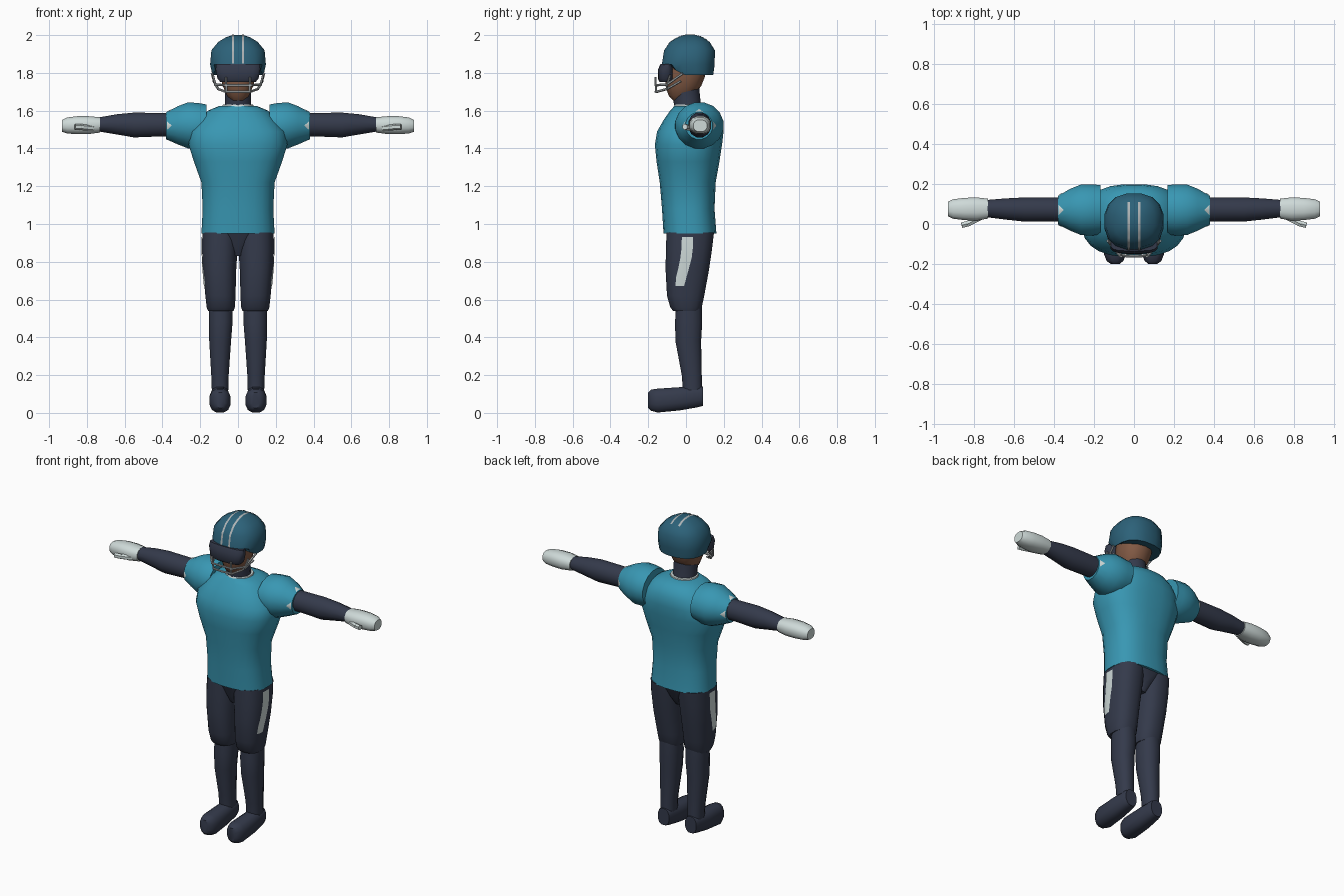
import bpy, bmesh, math
from mathutils import Vector
from mathutils.bvhtree import BVHTree

cube = bpy.data.objects.get("Cube")
if cube:
    bpy.data.objects.remove(cube, do_unlink=True)


def material(name, r, g, b):
    m = bpy.data.materials.new(name)
    m.use_nodes = True
    m.diffuse_color = (r, g, b, 1)
    bsdf = next(n for n in m.node_tree.nodes if n.type == "BSDF_PRINCIPLED")
    bsdf.inputs["Base Color"].default_value = (r, g, b, 1)
    return m


TEAL = material("jersey teal", .04, .31, .45)
HELMET = material("helmet blue", .025, .12, .19)
NAVY = material("dark navy", .034, .042, .07)
WHITE = material("off white", .62, .70, .69)
SKIN = material("brown skin", .23, .105, .06)
GREY = material("bar grey", .42, .45, .46)


def finish(name, bm, mat, mirror=False, angle=40):
    bmesh.ops.recalc_face_normals(bm, faces=bm.faces)
    me = bpy.data.meshes.new(name)
    bm.to_mesh(me)
    bm.free()
    me.materials.append(mat)
    ob = bpy.data.objects.new(name, me)
    bpy.context.collection.objects.link(ob)
    bpy.ops.object.select_all(action="DESELECT")
    ob.select_set(True)
    bpy.context.view_layer.objects.active = ob
    bpy.ops.object.shade_smooth_by_angle(angle=math.radians(angle))
    if mirror:
        mod = ob.modifiers.new("Mirror", "MIRROR")
        mod.use_mirror_merge = False
    return ob


def loft(name, axis, rings, mat, n=16, power=2.0, mirror=False, angle=40, edit=None):
    """Rings are (position, low a, high a, low b, high b) along an axis."""
    bm = bmesh.new()
    loops = []
    for t, a0, a1, b0, b1 in rings:
        loop = []
        for i in range(n):
            th = 2 * math.pi * (i + .5) / n
            c, s = math.cos(th), math.sin(th)
            a = (a0 + a1) / 2 + (a1 - a0) / 2 * math.copysign(abs(c) ** (2 / power), c)
            b = (b0 + b1) / 2 + (b1 - b0) / 2 * math.copysign(abs(s) ** (2 / power), s)
            co = {"x": (t, a, b), "y": (a, t, b), "z": (a, b, t)}[axis]
            loop.append(bm.verts.new(edit(*co) if edit else co))
        loops.append(loop)
    for lo, hi in zip(loops, loops[1:]):
        for i in range(n):
            j = (i + 1) % n
            bm.faces.new((lo[i], lo[j], hi[j], hi[i]))
    bm.faces.new(loops[0])
    bm.faces.new(loops[-1])
    return finish(name, bm, mat, mirror, angle)


def bar(name, points, radius, mat, mirror=False):
    """Round bar along a path."""
    bm = bmesh.new()
    for p, q in zip(points, points[1:]):
        p, q = Vector(p), Vector(q)
        d = q - p
        made = bmesh.ops.create_cone(bm, cap_ends=True, segments=6, radius1=radius,
                                     radius2=radius, depth=d.length + radius)
        rot = d.to_track_quat("Z", "Y").to_matrix()
        for v in made["verts"]:
            v.co = rot @ v.co + (p + q) / 2
    return finish(name, bm, mat, mirror)


def decal(name, target, rows, direction, mat, mirror=True, lift=.003):
    """Thin patch cast on to a surface; each row is a pair of points."""
    bvh = BVHTree.FromPolygons([v.co for v in target.data.vertices],
                               [p.vertices for p in target.data.polygons])
    d = Vector(direction)
    bm = bmesh.new()
    grid = []
    for p, q in rows:
        row = []
        for k in range(5):
            o = Vector(p).lerp(Vector(q), k / 4)
            hit = bvh.ray_cast(o - d, d)[0]
            row.append(bm.verts.new((hit or o) - d * lift))
        grid.append(row)
    for r, s in zip(grid, grid[1:]):
        for k in range(4):
            bm.faces.new((r[k], r[k + 1], s[k + 1], s[k]))
    return finish(name, bm, mat, mirror)


# Jersey body, collar and neck
loft("jersey_body", "z", [
    (.95, -.195, .195, -.12, .162), (1.08, -.188, .188, -.128, .152),
    (1.22, -.195, .195, -.14, .158), (1.33, -.235, .235, -.157, .178),
    (1.42, -.263, .263, -.166, .192), (1.49, -.255, .255, -.154, .2),
    (1.55, -.205, .205, -.12, .195), (1.6, -.16, .16, -.085, .165),
    (1.625, -.10, .10, -.062, .115)], TEAL, n=24, power=2.5)
loft("collar", "z", [(1.61, -.088, .088, -.07, .1), (1.632, -.082, .082, -.062, .095)],
     WHITE, n=16)
loft("neck", "z", [(1.6, -.075, .075, -.055, .085), (1.64, -.07, .07, -.065, .078),
                   (1.70, -.07, .07, -.068, .07)], NAVY, n=14,
     edit=lambda x, y, z: (x, y, z + (.25 * y if z > 1.65 else 0)))

# Sleeves, arms and gloved hands
sleeve = loft("sleeve", "x", [
    (.168, -.055, .198, 1.41, 1.635), (.21, -.06, .2, 1.398, 1.643),
    (.265, -.058, .2, 1.398, 1.646), (.32, -.035, .178, 1.42, 1.625),
    (.38, -.004, .142, 1.447, 1.592)], TEAL, n=16, mirror=True)
loft("arm", "x", [(.3, .01, .135, 1.46, 1.59), (.4, .01, .135, 1.462, 1.59),
                  (.55, .01, .135, 1.456, 1.592), (.64, .02, .13, 1.472, 1.583),
                  (.735, .032, .122, 1.488, 1.566)], NAVY, n=12, mirror=True)
loft("glove", "x", [(.73, .026, .128, 1.483, 1.566), (.79, .015, .135, 1.475, 1.572),
                    (.85, .018, .132, 1.474, 1.572), (.905, .025, .125, 1.478, 1.565),
                    (.932, .038, .112, 1.488, 1.552)], WHITE, n=12, power=2.4, mirror=True)
bar("thumb", [(.775, .03, 1.507), (.83, .002, 1.513), (.855, -.004, 1.514)], .016, WHITE, True)

# Pointed marks at the sleeve hem
X0, X1 = .352, .377
decal("sleeve_mark_front", sleeve, [((X0, 0, 1.52), (X0, 0, 1.522)),
      ((X1, 0, 1.497), (X1, 0, 1.545))], (0, 1, 0), WHITE)
decal("sleeve_mark_back", sleeve, [((X0, 0, 1.52), (X0, 0, 1.522)),
      ((X1, 0, 1.497), (X1, 0, 1.545))], (0, -1, 0), WHITE)
decal("sleeve_mark_top", sleeve, [((X0, .069, 1.5), (X0, .071, 1.5)),
      ((X1, .045, 1.5), (X1, .095, 1.5))], (0, 0, -1), WHITE)

# Trousers, lower legs and shoes
loft("hips", "z", [(.83, -.035, .035, -.06, .09), (.88, -.06, .06, -.085, .125),
                   (.955, -.187, .187, -.104, .15)], NAVY, n=16, power=2.4)
thigh = loft("thigh", "z", [
    (.54, .022, .16, -.07, .075), (.56, .015, .167, -.085, .085),
    (.62, .012, .174, -.102, .098), (.76, .008, .187, -.11, .124),
    (.87, .001, .192, -.108, .14), (.955, -.002, .19, -.105, .15)],
    NAVY, n=16, power=2.5, mirror=True)
loft("shin", "z", [(.12, .05, .14, -.018, .086), (.2, .048, .143, -.024, .085),
                   (.38, .035, .154, -.058, .082), (.48, .027, .156, -.06, .088),
                   (.58, .027, .156, -.055, .085)], NAVY, n=12, power=2.3, mirror=True)
loft("shoe", "y", [(-.2, .072, .117, .025, .11), (-.185, .052, .138, .01, .125),
                   (-.15, .038, .152, 0, .13), (-.03, .042, .15, .012, .138),
                   (.06, .048, .143, .028, .145), (.09, .056, .135, .036, .142)],
     NAVY, n=12, power=2.5, mirror=True)
decal("thigh_stripe", thigh, [((.1, y0, z), (.1, y1, z)) for z, y0, y1 in (
    (.93, -.022, .037), (.87, -.024, .036), (.82, -.03, .03), (.76, -.042, .014),
    (.72, -.052, .003), (.672, -.056, -.01))], (-1, 0, 0), WHITE)

# Head, helmet shell and visor
loft("head", "z", [(1.655, -.035, .035, -.07, .0), (1.68, -.06, .06, -.092, .04),
                   (1.73, -.082, .082, -.108, .08), (1.78, -.095, .095, -.112, .1),
                   (1.85, -.1, .1, -.1, .11)], SKIN, n=14, power=2.3)


def raise_brow(x, y, z):
    """Lift the front of the helmet rim above the face."""
    if z < 1.84 and y < -.03:
        z += .05 * min(1, (-.03 - y) / .05)
    return x, y, z


helmet = loft("helmet", "z", [
    (1.79, -.138, .138, -.1, .146), (1.845, -.15, .15, -.13, .154),
    (1.92, -.143, .143, -.118, .155), (1.965, -.105, .105, -.085, .126),
    (1.99, -.062, .062, -.04, .085), (2.0, -.028, .028, -.01, .05)],
    HELMET, n=16, power=2.4, edit=raise_brow)
loft("visor", "z", [(1.752, -.095, .095, -.14, -.07), (1.77, -.11, .11, -.15, -.068),
                    (1.82, -.12, .12, -.148, -.066), (1.848, -.117, .117, -.135, -.07)],
     NAVY, n=16, power=3.2)

# Twin helmet stripes: a top run and a brow run meeting on the crown
for part, c in (("stripe", .027),):
    decal("crown_" + part, helmet, [((c - .006, y / 100, 1.95), (c + .006, y / 100, 1.95))
          for y in range(-9, 12)], (0, 0, -1), GREY)
    decal("brow_" + part, helmet, [((c - .006, 0, z / 100), (c + .006, 0, z / 100))
          for z in range(185, 197)], (0, 1, 0), GREY)

# Face guard
bar("guard_upper_bar", [(0, -.162, 1.735), (.07, -.16, 1.735), (.12, -.1, 1.738),
                        (.138, -.02, 1.795)], .0065, GREY, True)
bar("guard_lower_bar", [(0, -.16, 1.7), (.065, -.155, 1.7), (.105, -.1, 1.715),
                        (.128, -.03, 1.755)], .0065, GREY, True)
bar("guard_upright", [(.062, -.158, 1.7), (.064, -.162, 1.775)], .006, GREY, True)
bar("guard_side_tie", [(.105, -.1, 1.715), (.12, -.1, 1.738), (.132, -.085, 1.785)],
    .006, GREY, True)
